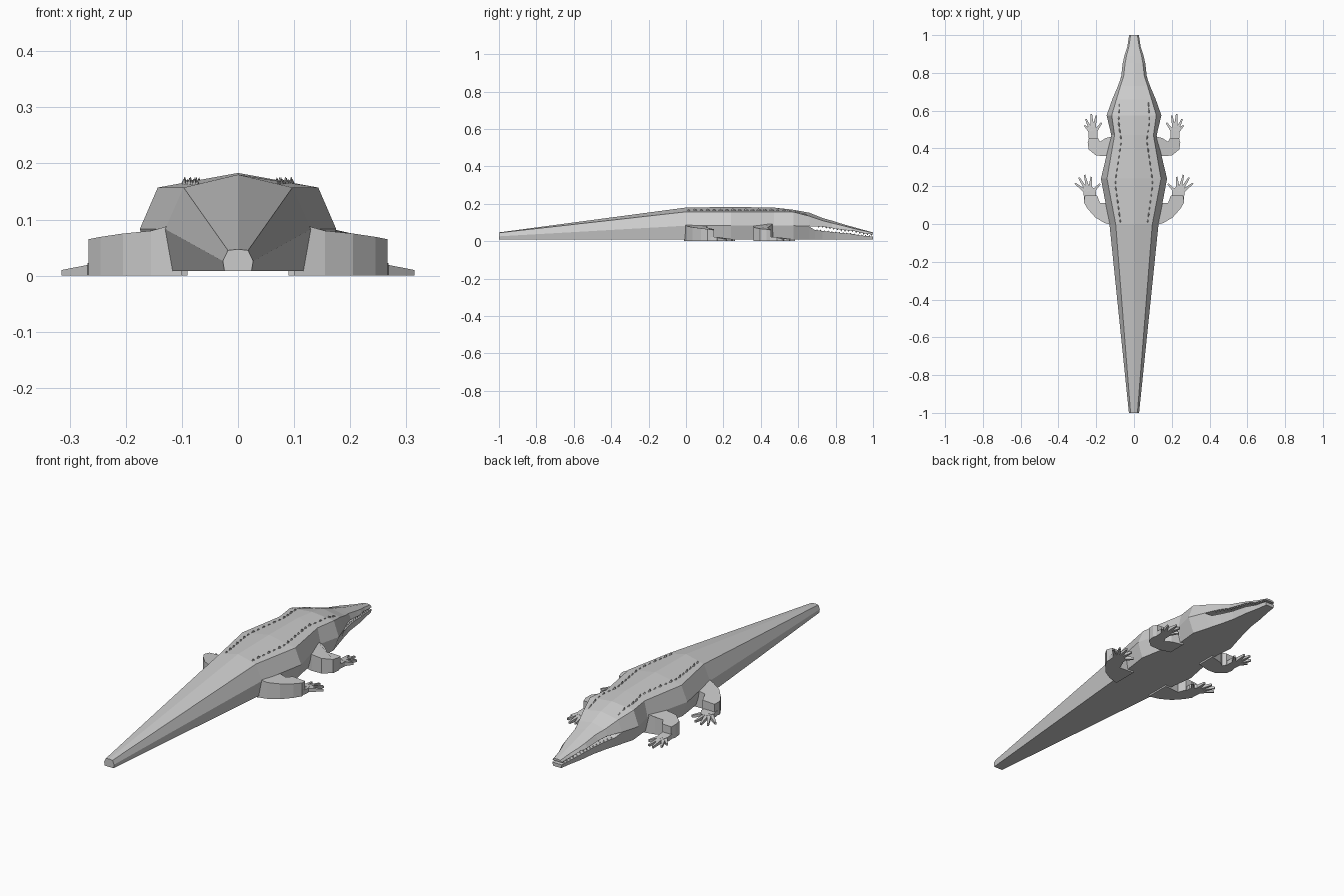
import bpy, bmesh, math
from mathutils import Vector


def finish(name, bm, mirror=False):
    bmesh.ops.recalc_face_normals(bm, faces=bm.faces[:])
    me = bpy.data.meshes.new(name)
    bm.to_mesh(me)
    bm.free()
    ob = bpy.data.objects.new(name, me)
    bpy.context.collection.objects.link(ob)
    if mirror:
        m = ob.modifiers.new("Mirror", 'MIRROR')
        m.use_mirror_merge = False
    return ob


def loft(name, rings):
    bm = bmesh.new()
    vs = [[bm.verts.new(p) for p in r] for r in rings]
    n = len(vs[0])
    for a, b in zip(vs, vs[1:]):
        for i in range(n):
            j = (i + 1) % n
            bm.faces.new((a[i], a[j], b[j], b[i]))
    bm.faces.new(vs[0])
    bm.faces.new(vs[-1])
    return finish(name, bm)


def ring(y, ridge, *side):
    # ridge point, then right side going down, then mirrored left side going up
    return ([(0, y, ridge)] + [(x, y, z) for x, z in side]
            + [(-x, y, z) for x, z in reversed(side)])


def prism(bm, outline, z0=0.0):
    # outline of (x, y, top height), extruded down to z0
    top = [bm.verts.new(p) for p in outline]
    bot = [bm.verts.new((p[0], p[1], z0)) for p in outline]
    n = len(top)
    bm.faces.new(top)
    bm.faces.new(bot[::-1])
    for i in range(n):
        j = (i + 1) % n
        bm.faces.new((top[i], bot[i], bot[j], top[j]))


def interp(table, y):
    for a, b in zip(table, table[1:]):
        if y <= b[0]:
            t = (y - a[0]) / (b[0] - a[0])
            return [p + (q - p) * t for p, q in zip(a, b)]
    return table[-1]


# Tail, trunk and back of head: y, ridge z, shoulder x/z, flank x/z, belly x
body = [
    (-1.00, .047, .018, .045, .027, .026, .024),
    (0.00, .180, .097, .157, .130, .083, .117),
    (0.24, .183, .143, .157, .175, .083, .150),
    (0.47, .180, .103, .157, .120, .083, .105),
    (0.575, .168, .118, .156, .145, .083, .115),
    (0.66, .152, .093, .134, .115, .080, .090),
]
loft("body_and_tail", [ring(y, r, (sx, sz), (fx, fz), (bx, .008))
                       for y, r, sx, sz, fx, fz, bx in body])

# Upper jaw: y, ridge z, shoulder x/z, lip x/z
upper = [
    (0.66, .152, .093, .134, .115, .080),
    (0.73, .124, .072, .110, .085, .079),
    (0.78, .110, .055, .097, .068, .070),
    (0.85, .088, .047, .080, .060, .059),
    (0.89, .077, .040, .070, .051, .057),
    (0.94, .063, .027, .058, .035, .044),
    (1.00, .047, .018, .045, .026, .036),
]
loft("upper_jaw", [ring(y, r, (sx, sz), (lx, lz))
                   for y, r, sx, sz, lx, lz in upper])

# Lower jaw: y, lip x/z, chin x
lower = [
    (0.66, .115, .078, .090),
    (0.69, .098, .059, .082),
    (0.73, .083, .055, .070),
    (0.80, .063, .047, .054),
    (0.88, .051, .040, .044),
    (0.94, .035, .030, .031),
    (1.00, .026, .025, .022),
]
loft("lower_jaw", [[(-x, y, z), (x, y, z), (c, y, .008), (-c, y, .008)]
                   for y, x, z, c in lower])

# Teeth along both lips
bm = bmesh.new()
for i in range(15):
    y = .71 + i * .02
    up = interp(upper, y)
    lo = interp(lower, y)
    for x, z, h in ((up[4] - .006, up[5] + .002, -.011),
                    (lo[1] - .006, lo[2] - .002, .009)):
        yy = y if h < 0 else y - .01
        base = [bm.verts.new((x + .005 * math.cos(a), yy + .006 * math.sin(a), z))
                for a in (0, math.pi / 2, math.pi, 1.5 * math.pi)]
        tip = bm.verts.new((x, yy, z + h))
        bm.faces.new(base)
        for k in range(4):
            bm.faces.new((base[k], base[(k + 1) % 4], tip))
finish("teeth", bm, True)

# Jagged scute ridges along the back
bm = bmesh.new()
line = [(0, .070), (.22, .100), (.45, .066), (.53, .082), (.66, .076)]
y, i = .0, 0
while y < .64:
    b = interp(body, y + .02)
    x0, x1 = interp(line, y)[1], interp(line, y + .036)[1]
    xm = (x0 + x1) / 2
    s = b[1] + (b[3] - b[1]) * xm / b[2]
    h = .011 if i % 2 else .007
    pts = [bm.verts.new(p) for p in (
        (x0, y, s - .005), (xm + .006, y + .018, s - .005),
        (x1, y + .036, s - .005), (xm - .006, y + .018, s - .005))]
    tip = bm.verts.new((xm, y + .012, s + h))
    bm.faces.new(pts)
    for k in range(4):
        bm.faces.new((pts[k], pts[(k + 1) % 4], tip))
    y += .034
    i += 1
finish("back_scutes", bm, True)


# Legs, flat feet and splayed toes
def leg(name, limb, palm, wrist, tips):
    bm = bmesh.new()
    prism(bm, limb)
    finish(name, bm, True)
    bm = bmesh.new()
    prism(bm, palm)
    for tx, ty in tips:
        tip = Vector((tx, ty))
        w = Vector(wrist)
        d = (tip - w).normalized()
        n = Vector((-d.y, d.x))
        a = w + d * .02
        prism(bm, [(*(a - n * .010), .021), (*(tip - n * .004), .010),
                   (*(tip + n * .004), .010), (*(a + n * .010), .021)])
    finish(name + "_foot", bm, True)


leg("hind_leg",
    [(.10, -.01, .095), (.155, .005, .080), (.205, .035, .075),
     (.245, .080, .069), (.266, .115, .065), (.260, .150, .060),
     (.195, .150, .064), (.180, .110, .074), (.10, .115, .095)],
    [(.205, .12, .024), (.262, .12, .024), (.268, .165, .022),
     (.252, .195, .019), (.222, .198, .019), (.200, .17, .022)],
    (.236, .155),
    [(.312, .216), (.292, .246), (.262, .260), (.226, .250), (.180, .212)])

leg("front_leg",
    [(.09, .375, .100), (.150, .360, .080), (.200, .362, .074),
     (.240, .395, .067), (.245, .430, .064), (.238, .455, .060),
     (.190, .455, .062), (.180, .435, .072), (.150, .455, .085),
     (.09, .47, .100)],
    [(.192, .43, .024), (.238, .43, .024), (.242, .485, .022),
     (.232, .513, .019), (.205, .513, .019), (.192, .485, .022)],
    (.217, .475),
    [(.262, .522), (.255, .555), (.226, .582), (.200, .574), (.172, .535)])
